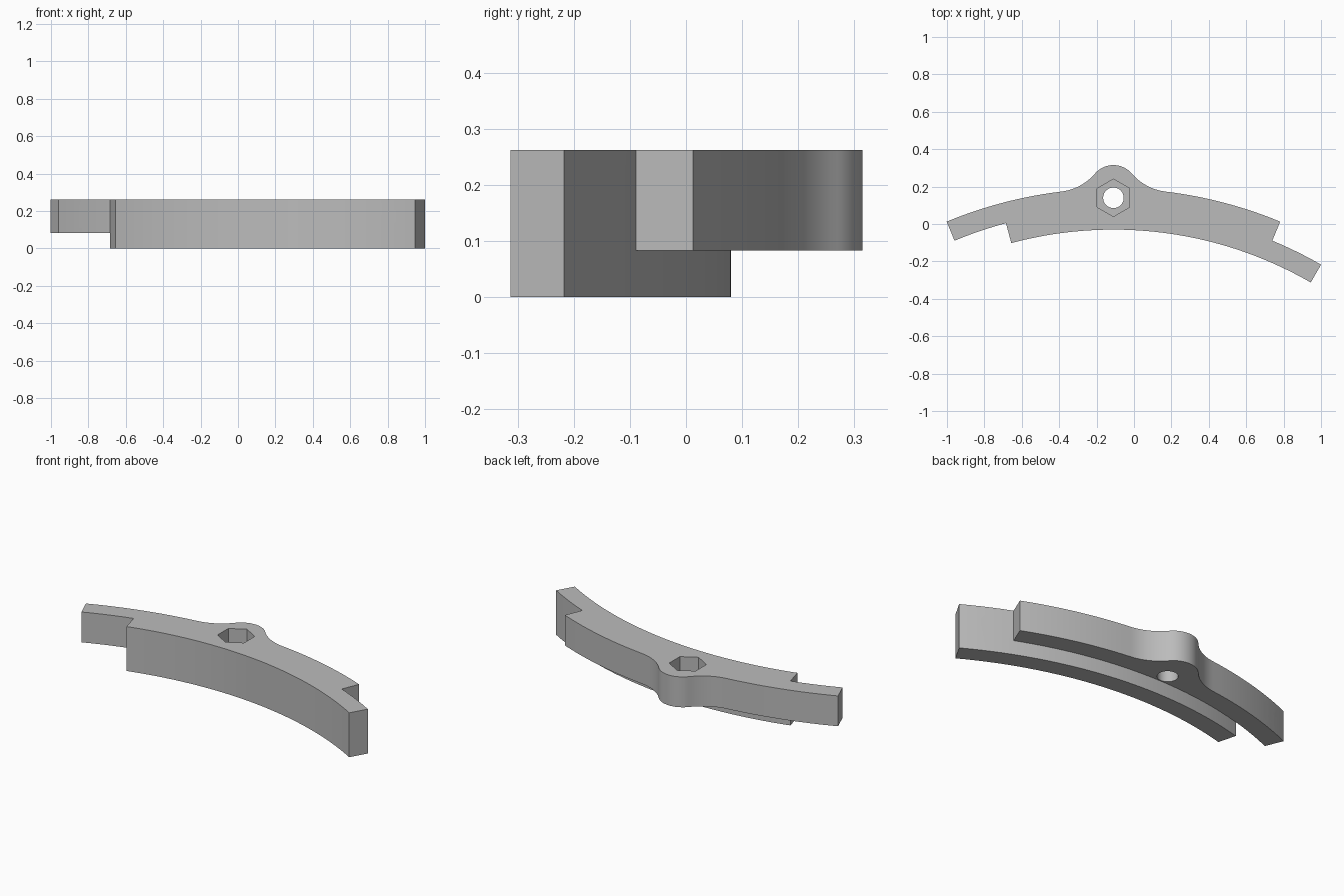
import bpy, bmesh, math
from mathutils import Matrix, Vector

if "Cube" in bpy.data.objects:
    bpy.data.objects.remove(bpy.data.objects["Cube"])

# Main dimensions, measured from the centre of the curved bar
INNER, MIDDLE, OUTER = 2.11, 2.22, 2.33
STEP_Z, TOP_Z = 0.083, 0.262
TAB_Z = (STEP_Z + TOP_Z) / 2
ORIGIN = Matrix.Translation((-0.11, -2.14, 0))

grey = bpy.data.materials.new("plain grey")
grey.use_nodes = True
colour = (0.5, 0.5, 0.5, 1)
grey.diffuse_color = colour
grey.node_tree.nodes["Principled BSDF"].inputs["Base Color"].default_value = colour


def polar(radius, degrees):
    t = math.radians(degrees)
    return Vector((radius * math.sin(t), radius * math.cos(t), 0))


def arc(radius, start, end, steps):
    return [polar(radius, start + (end - start) * i / steps) for i in range(steps + 1)]


def polygon(radius, sides):
    return arc(radius, 0, 360, sides)[:-1]


def prism(name, outline, low, high, matrix=Matrix()):
    """Extrude a flat outline from low to high along its local z."""
    bm = bmesh.new()
    base = bm.faces.new([bm.verts.new((p.x, p.y, low)) for p in outline])
    new = bmesh.ops.extrude_face_region(bm, geom=[base])["geom"]
    bmesh.ops.translate(bm, vec=(0, 0, high - low),
                        verts=[v for v in new if isinstance(v, bmesh.types.BMVert)])
    bm.transform(ORIGIN @ matrix)
    bmesh.ops.recalc_face_normals(bm, faces=bm.faces)
    mesh = bpy.data.meshes.new(name)
    bm.to_mesh(mesh)
    bm.free()
    mesh.materials.append(grey)
    obj = bpy.data.objects.new(name, mesh)
    bpy.context.collection.objects.link(obj)
    return obj


def combine(target, other, operation):
    mod = target.modifiers.new(operation, "BOOLEAN")
    mod.operation, mod.solver, mod.object = operation, "EXACT", other
    bpy.context.view_layer.objects.active = target
    bpy.ops.object.modifier_apply(modifier=mod.name)
    bpy.data.objects.remove(other)


def radial(degrees):
    """Frame whose z points outward through a tab, with y upright."""
    out = polar(1, degrees)
    side = Vector((0, 0, 1)).cross(out)
    frame = Matrix((side, (0, 0, 1), out)).transposed().to_4x4()
    return Matrix.Translation((0, 0, TAB_Z)) @ frame


# Full-height inner bar
bar = prism("curved_lap_bar", arc(INNER, -15, 30, 30) + arc(MIDDLE, 30, -15, 30), 0, TOP_Z)

# Right half of the outer edge: rounded boss, concave fillet, then the long arc
boss_r, fillet_r = 0.13, 0.28
boss = Vector((0, 2.325, 0))
reach = OUTER + fillet_r
blend = math.degrees(math.acos(
    (reach ** 2 + boss.y ** 2 - (boss_r + fillet_r) ** 2) / (2 * reach * boss.y)))
fillet = polar(reach, blend)
to_fillet = (fillet - boss).normalized()
inward = -fillet.normalized()
up = Vector((0, 1, 0))
half = [boss + boss_r * up.slerp(to_fillet, i / 12) for i in range(12)]
half += [fillet + fillet_r * (-to_fillet).slerp(inward, i / 12) for i in range(12)]
half += arc(OUTER, blend, 22.5, 12)
mirrored = [Vector((-p.x, p.y, 0)) for p in half[:0:-1]]

# Raised outer bar, overlapping the inner bar so the two fuse cleanly
under = [polar(MIDDLE, 22.5)] + arc(2.17, 22, -14.5, 24) + arc(MIDDLE, -15, -22.5, 5)
outer_bar = prism("outer_bar", mirrored + half + under, STEP_Z, TOP_Z)
combine(bar, outer_bar, "UNION")

# Boss: vertical bolt hole and hexagonal nut pocket
at_boss = Matrix.Translation((0, 2.28, 0))
cutters = [
    prism("boss_hole", polygon(0.055, 40), -0.1, 0.4, at_boss),
    prism("boss_nut_pocket", polygon(0.1, 6), TOP_Z - 0.1, 0.4, at_boss),
]
# Tabs: radial bolt holes, one counterbored outside, one with a nut pocket inside
for angle in (-18.75, 26.25):
    cutters.append(prism("tab_hole", polygon(0.029, 32), 2.0, 2.5, radial(angle)))
cutters.append(prism("counterbore", polygon(0.052, 32), 2.28, 2.5, radial(-18.75)))
cutters.append(prism("tab_nut_pocket", polygon(0.057, 6), 2.0, 2.16, radial(26.25)))
for cutter in cutters:
    combine(bar, cutter, "DIFFERENCE")

# Smooth the curved walls, keep the corners crisp
bpy.ops.object.select_all(action="DESELECT")
bar.select_set(True)
bpy.context.view_layer.objects.active = bar
bpy.ops.object.shade_smooth_by_angle(angle=math.radians(25))
